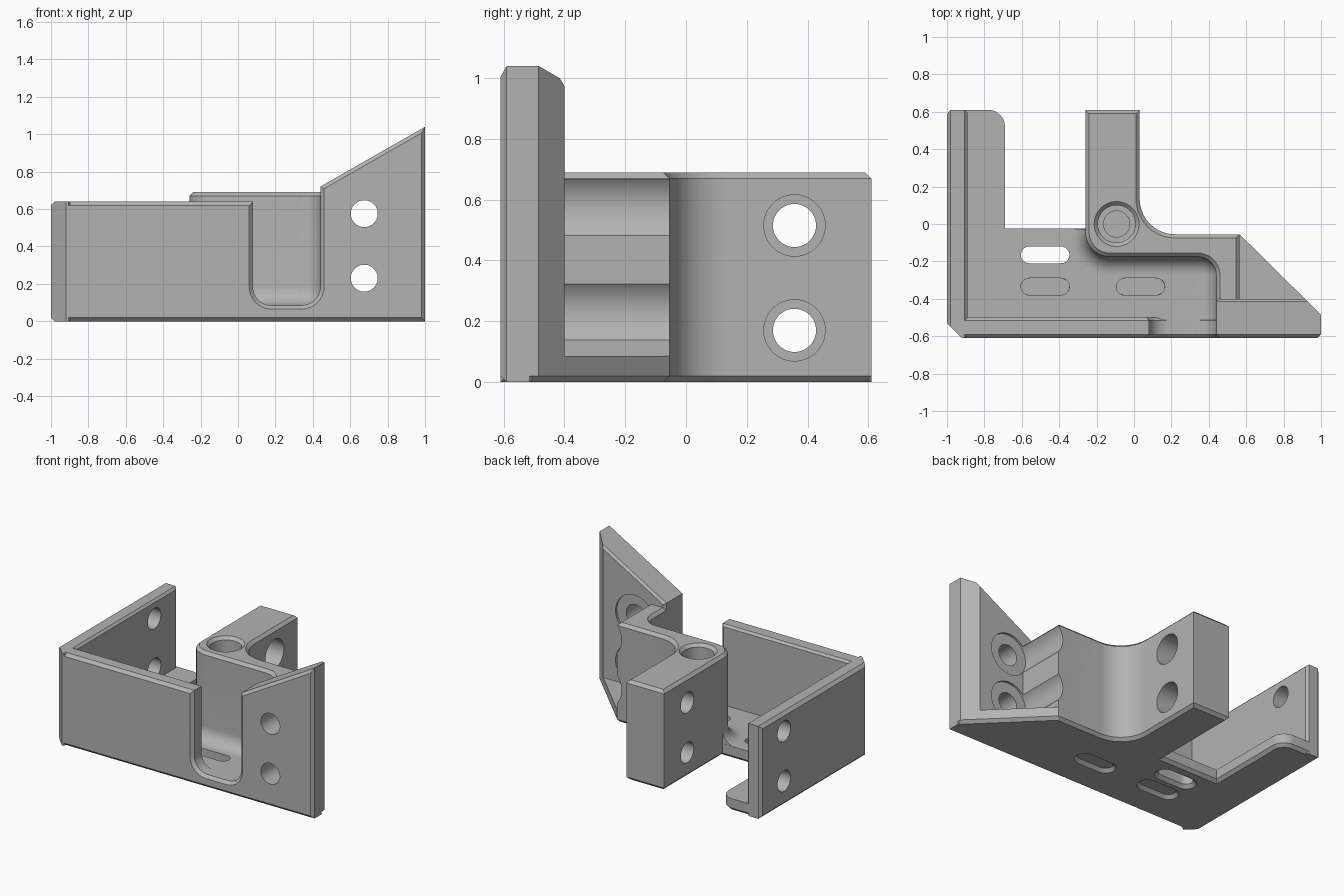
import bpy, bmesh
from math import sin, cos, pi, radians
from mathutils import Vector

cube = bpy.data.objects.get("Cube")
if cube:
    bpy.data.objects.remove(cube, do_unlink=True)

grey = bpy.data.materials.new("matte_grey")
grey.use_nodes = True
colour = (0.45, 0.45, 0.45, 1)
grey.diffuse_color = colour
grey.node_tree.nodes["Principled BSDF"].inputs["Base Color"].default_value = colour

AXES = {"x": lambda u, v, w: (w, u, v),
        "y": lambda u, v, w: (u, w, v),
        "z": lambda u, v, w: (u, v, w)}


def arc(cx, cy, r, start, end, n=10):
    """Points along an arc, angles in degrees."""
    angles = [radians(start + (end - start) * i / n) for i in range(n + 1)]
    return [(cx + r * cos(a), cy + r * sin(a)) for a in angles]


def circle(cx, cy, r):
    return arc(cx, cy, r, 0, 360, 48)[:-1]


def slot(cx, cy, half, r):
    return arc(cx + half, cy, r, -90, 90) + arc(cx - half, cy, r, 90, 270)


def make_object(name, bm):
    bmesh.ops.recalc_face_normals(bm, faces=bm.faces)
    mesh = bpy.data.meshes.new(name)
    bm.to_mesh(mesh)
    bm.free()
    mesh.materials.append(grey)
    obj = bpy.data.objects.new(name, mesh)
    bpy.context.collection.objects.link(obj)
    return obj


def prism(name, outline, axis, lo, hi, bevel_lo=0, bevel_hi=0):
    """Extrude an outline along an axis, chamfering the rim of either cap."""
    bm = bmesh.new()
    place = AXES[axis]
    rings = [[bm.verts.new(place(u, v, w)) for u, v in outline] for w in (lo, hi)]
    caps = [bm.faces.new(ring) for ring in rings]
    n = len(outline)
    for i in range(n):
        j = (i + 1) % n
        bm.faces.new((rings[0][i], rings[0][j], rings[1][j], rings[1][i]))
    bmesh.ops.recalc_face_normals(bm, faces=bm.faces)
    rims = [(list(cap.edges), size) for cap, size in zip(caps, (bevel_lo, bevel_hi))]
    for edges, size in rims:
        if size:
            bmesh.ops.bevel(bm, geom=edges, offset=size, segments=1,
                            affect="EDGES", clamp_overlap=False)
    return make_object(name, bm)


def sweep(name, path, section):
    """Carry a closed (offset, height) section along a flat path, to its right."""
    bm = bmesh.new()
    rings = []
    for i, (x, y) in enumerate(path):
        a = Vector(path[max(i - 1, 0)])
        b = Vector(path[min(i + 1, len(path) - 1)])
        t = (b - a).normalized()
        rings.append([bm.verts.new((x + t.y * d, y - t.x * d, z)) for d, z in section])
    n = len(section)
    for r0, r1 in zip(rings, rings[1:]):
        for i in range(n):
            j = (i + 1) % n
            bm.faces.new((r0[i], r0[j], r1[j], r1[i]))
    bm.faces.new(rings[0])
    bm.faces.new(rings[-1])
    return make_object(name, bm)


def combine(target, tool, operation):
    mod = target.modifiers.new(tool.name, "BOOLEAN")
    mod.operation = operation
    mod.solver = "EXACT"
    mod.object = tool
    bpy.context.view_layer.objects.active = target
    bpy.ops.object.modifier_apply(modifier=mod.name)
    bpy.data.objects.remove(tool, do_unlink=True)


C = 0.02        # chamfer width
FLOOR = 0.085   # floor thickness

# Floor plate with left strip and diagonal right end
floor = prism("floor", [(-0.97, 0.61), (-0.97, -0.5), (-0.9, -0.58), (1, -0.58),
                        (1, -0.485), (0.565, -0.055), (0.1, -0.055), (0, -0.025),
                        (-0.69, -0.025)] + arc(-0.78, 0.52, 0.09, 0, 90),
              "z", 0, FLOOR, bevel_lo=C)

# Left wall
left_wall = prism("side_wall", [(-0.61, 0), (0.61, 0), (0.61, 0.64), (-0.61, 0.64)],
                  "x", -1, -0.89, C, 0.015)

# Front wall with the U-shaped opening and sloped right end
u_opening = arc(0.18, 0.185, 0.1, 180, 270) + arc(0.34, 0.185, 0.1, 270, 360)
front_wall = prism("front_wall", [(-0.95, 0), (-0.95, 0.64), (0.08, 0.64)] + u_opening
                   + [(0.44, 0.72), (1, 1.04), (1, 0)], "y", -0.61, -0.5, C, 0.015)

# Thick backing of the sloped wall, trimmed on the diagonal
gusset = prism("gusset_wall", [(0.44, 0.03), (0.44, 0.72), (1, 1.04), (1, 0.03)],
               "y", -0.55, -0.4, 0, 0.015)
trim = prism("diagonal_cutter", [(0.565, -0.055), (1.174, -0.657), (1.3, -0.055)],
             "z", 0.01, 1.3)
combine(gusset, trim, "DIFFERENCE")

# Raised S-shaped block with the rear arm
front_curve = arc(-0.13, -0.045, 0.13, 180, 270) + arc(0.34, -0.275, 0.1, 90, 0)
block = prism("arm_block", [(-0.26, 0.61)] + front_curve + [(0.44, -0.45), (0.565, -0.45),
              (0.565, -0.055)] + arc(0.22, 0.135, 0.19, 270, 180) + [(0.03, 0.61)],
              "z", 0, 0.69, C, C)

# Fillet between block and floor
R = 0.095
fillet = sweep("base_fillet", [(-0.26, -0.026)] + front_curve + [(0.44, -0.585)],
               arc(R, FLOOR + R, R, 180, 270)
               + [(R, 0.05), (-0.02, 0.05), (-0.02, FLOOR + R)])

bracket = floor
bracket.name = "corner_bracket"
for part in (left_wall, front_wall, block, gusset, fillet):
    combine(bracket, part, "UNION")

cutters = [
    # Chamfered front corner
    prism("corner_cutter", [(-1.2, -0.33), (-0.72, -0.81), (-1.2, -0.81)], "z", -0.1, 1),
    # Stepped pocket in the top of the block
    prism("pocket", circle(-0.093, 0, 0.1), "z", 0.2, 0.8),
    prism("pocket_rim", circle(-0.093, 0, 0.12), "z", 0.67, 0.8, bevel_lo=C),
    prism("pocket_end", circle(-0.093, 0, 0.07), "z", 0.13, 0.25),
]
# Screw holes through the sloped wall, with head clearance behind
for z in (0.23, 0.575):
    cutters.append(prism("front_hole", circle(0.675, z, 0.072), "y", -0.7, -0.3))
    cutters.append(prism("head_clearance", circle(0.675, z, 0.144), "y", -0.415, 0.1))
# Screw holes through side wall and arm, counterbored in the arm
for z in (0.17, 0.515):
    cutters.append(prism("side_hole", circle(0.357, z, 0.071), "x", -1.1, 0.2))
    cutters.append(prism("arm_counterbore", circle(0.357, z, 0.101), "x", -0.14, 0.2))
# Floor slots, chamfered below
for x, y in ((-0.475, -0.165), (-0.475, -0.335), (0.035, -0.335)):
    cutters.append(prism("slot", slot(x, y, 0.085, 0.045), "z", -0.1, 0.2))
    cutters.append(prism("slot_rim", slot(x, y, 0.085, 0.067), "z", -0.1, 0.022,
                         bevel_hi=0.022))
for cutter in cutters:
    combine(bracket, cutter, "DIFFERENCE")

bpy.ops.object.select_all(action="DESELECT")
bracket.select_set(True)
bpy.context.view_layer.objects.active = bracket
bpy.ops.object.shade_smooth_by_angle(angle=radians(25))
